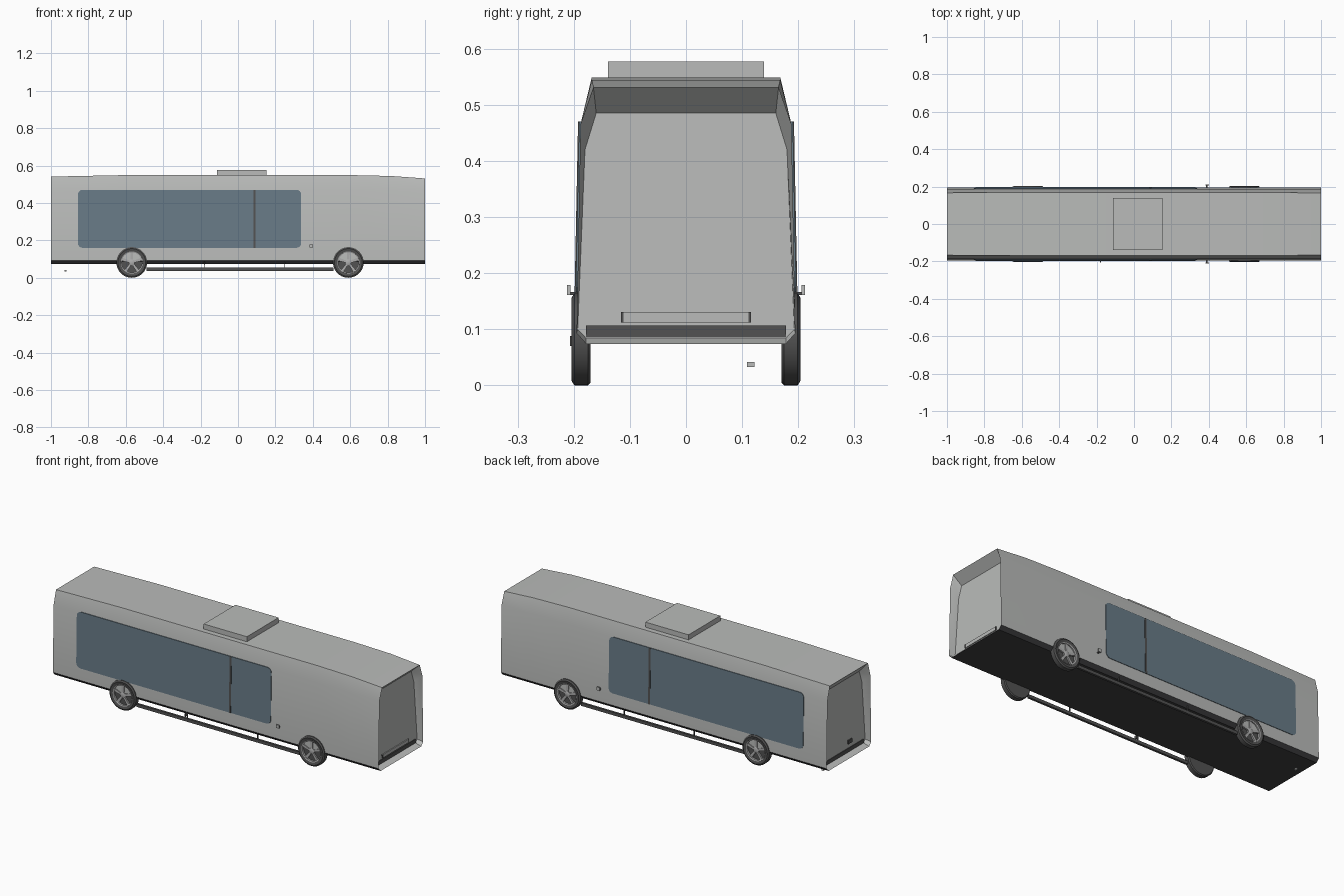
import bpy, bmesh, math
from mathutils import Matrix

if "Cube" in bpy.data.objects:
    bpy.data.objects.remove(bpy.data.objects["Cube"])


def material(name, r, g, b):
    m = bpy.data.materials.new(name)
    m.use_nodes = True
    m.diffuse_color = (r, g, b, 1)
    m.node_tree.nodes["Principled BSDF"].inputs["Base Color"].default_value = (r, g, b, 1)
    return m


BODY = material("silver paint", .49, .5, .49)
GLASS = material("tinted blue glass", .14, .2, .245)
TRIM = material("charcoal trim", .085, .085, .085)
UNDER = material("black underside", .05, .05, .052)
RIM = material("wheel silver", .42, .42, .42)


def finish(bm, name, *mats, smooth=False):
    bmesh.ops.recalc_face_normals(bm, faces=bm.faces)
    mesh = bpy.data.meshes.new(name)
    bm.to_mesh(mesh)
    bm.free()
    ob = bpy.data.objects.new(name, mesh)
    bpy.context.collection.objects.link(ob)
    for m in mats:
        mesh.materials.append(m)
    if smooth:
        bpy.ops.object.select_all(action="DESELECT")
        ob.select_set(True)
        bpy.context.view_layer.objects.active = ob
        bpy.ops.object.shade_smooth_by_angle(angle=math.radians(30))
    return ob


def box(name, mat, x, y, z):
    """Box from (min, max) pairs on each axis."""
    bm = bmesh.new()
    bmesh.ops.create_cube(bm, size=1)
    for v in bm.verts:
        v.co = [a[0] if c < 0 else a[1] for c, a in zip(v.co, (x, y, z))]
    return finish(bm, name, mat)


def half_width(z):
    return .196 - .02 * (z - .09)


# Body shell: one cross-section lofted along x, with a recessed panel at each end
def section(bm, x, top, roof_y):
    half = [(.178, .074), (.195, .093), (.188, .465), (roof_y, top)]
    ring = half + [(-y, z) for y, z in reversed(half)]
    return [bm.verts.new((x, y, z)) for y, z in ring]


def end_panel(bm, s):
    half = [(.178, .084), (.193, .1), (.18, .42), (.16, .485)]
    ring = half + [(-y, z) for y, z in reversed(half)]
    return [bm.verts.new((s * panel_x(z), y, z)) for y, z in ring]


def panel_x(z):
    return .965 - .035 * (z - .084)


bm = bmesh.new()
rings = [end_panel(bm, -1), section(bm, -1, .541, .167), section(bm, -.6, .549, .168),
         section(bm, .6, .549, .168), section(bm, .82, .544, .168),
         section(bm, 1, .531, .165), end_panel(bm, 1)]
for k, (a, b) in enumerate(zip(rings, rings[1:])):
    outer = 0 < k < len(rings) - 2
    for i in range(8):
        j = (i + 1) % 8
        f = bm.faces.new((a[i], a[j], b[j], b[i]))
        f.material_index = 1 if outer and i in (0, 6, 7) else 0
bm.faces.new(rings[0])
bm.faces.new(rings[-1])
finish(bm, "body_shell", BODY, UNDER, smooth=True)

box("roof_unit", BODY, (-.113, .152), (-.139, .139), (.545, .577))

# End panel details
px = panel_x(.1)
for s, side in ((1, "left"), (-1, "right")):
    ends = sorted((s * (px - .004), s * (px + .003)))
    box(side + "_end_lower_strip", TRIM, ends, (-.178, .178), (.086, .107))
ends = (px - .004, px + .004)
box("plate_holder", BODY, ends, (-.115, .115), (.112, .131))
for s in (-1, 1):
    box("plate_holder_end", TRIM, (px - .004, px + .005),
        sorted((s * .111, s * .116)), (.112, .131))
box("end_vent", TRIM, (-px - .004, -px + .004), (-.075, -.04), (.13, .15))


# Side windows: rounded plates following the lean of the side
def side_plate(name, mat, x0, x1, z0, z1, r, s, out):
    bm = bmesh.new()
    loop = []
    for n, (cx, cz) in enumerate(((x1 - r, z1 - r), (x0 + r, z1 - r),
                                  (x0 + r, z0 + r), (x1 - r, z0 + r))):
        for k in range(5):
            a = math.pi / 2 * (n + k / 4)
            loop.append((cx + r * math.cos(a), cz + r * math.sin(a)))
    back, front = [[bm.verts.new((x, s * (half_width(z) + d), z)) for x, z in loop]
                   for d in (-.004, out)]
    bm.faces.new(back)
    bm.faces.new(front)
    for i in range(len(loop)):
        j = (i + 1) % len(loop)
        bm.faces.new((back[i], back[j], front[j], front[i]))
    return finish(bm, name, mat)


for s, side in ((-1, "right"), (1, "left")):
    side_plate(side + "_window", GLASS, -.856, .338, .16, .47, .025, s, .002)
    side_plate(side + "_window_divider", TRIM, .083, .094, .16, .47, .001, s, .004)
    # Rail under the skirt with its thin struts
    box(side + "_skirt_rail", TRIM, (-.49, .51), sorted((s * .18, s * .192)), (.037, .054))
    for x in (-.18, .25):
        box(side + "_rail_strut", TRIM, (x - .002, x + .002),
            sorted((s * .182, s * .188)), (.05, .09))
    # Small side marker on a stub
    box(side + "_marker_stub", TRIM, (.386, .394), sorted((s * .19, s * .207)), (.161, .166))
    box(side + "_marker", BODY, (.382, .4), sorted((s * .206, s * .212)), (.161, .179))
box("side_tab", TRIM, (-.183, -.177), (-.207, -.192), (.07, .088))
box("tow_block", BODY, (-.928, -.918), (.109, .122), (.033, .042))


# Wheels: turned tyre, turned rim ring, hub and five spokes
def lathe(name, mat, profile, x, s, steps=40):
    bm = bmesh.new()
    rings = []
    for r, y in profile:
        rings.append([bm.verts.new((x + r * math.cos(2 * math.pi * i / steps), s * y,
                                    .082 + r * math.sin(2 * math.pi * i / steps)))
                      for i in range(steps)])
    for a, b in zip(rings, rings[1:]):
        for i in range(steps):
            j = (i + 1) % steps
            bm.faces.new((a[i], a[j], b[j], b[i]))
    bm.faces.new(rings[0])
    bm.faces.new(rings[-1])
    return finish(bm, name, mat, smooth=True)


def spokes(name, x, s):
    bm = bmesh.new()
    for k in range(5):
        part = bmesh.ops.create_cube(bm, size=1)["verts"]
        for v in part:
            wide = .017 if v.co.z > 0 else .011
            v.co = (v.co.x * wide, s * (.195 + v.co.y * .008), .033 + v.co.z * .048)
        bmesh.ops.rotate(bm, verts=part, matrix=Matrix.Rotation(k * math.tau / 5, 3, "Y"))
        bmesh.ops.translate(bm, verts=part, vec=(x, 0, .082))
    return finish(bm, name, RIM)


for x, where in ((-.568, "rear"), (.59, "front")):
    for s, side in ((-1, "right"), (1, "left")):
        n = f"{where}_{side}_"
        lathe(n + "tyre", TRIM, [(.055, .19), (.058, .2), (.074, .204), (.082, .199),
                                 (.082, .175), (.077, .17)], x, s)
        lathe(n + "rim", RIM, [(.054, .188), (.054, .201), (.059, .203), (.06, .188)], x, s)
        lathe(n + "hub", RIM, [(.016, .188), (.016, .199), (.012, .201)], x, s, 20)
        spokes(n + "spokes", x, s)
